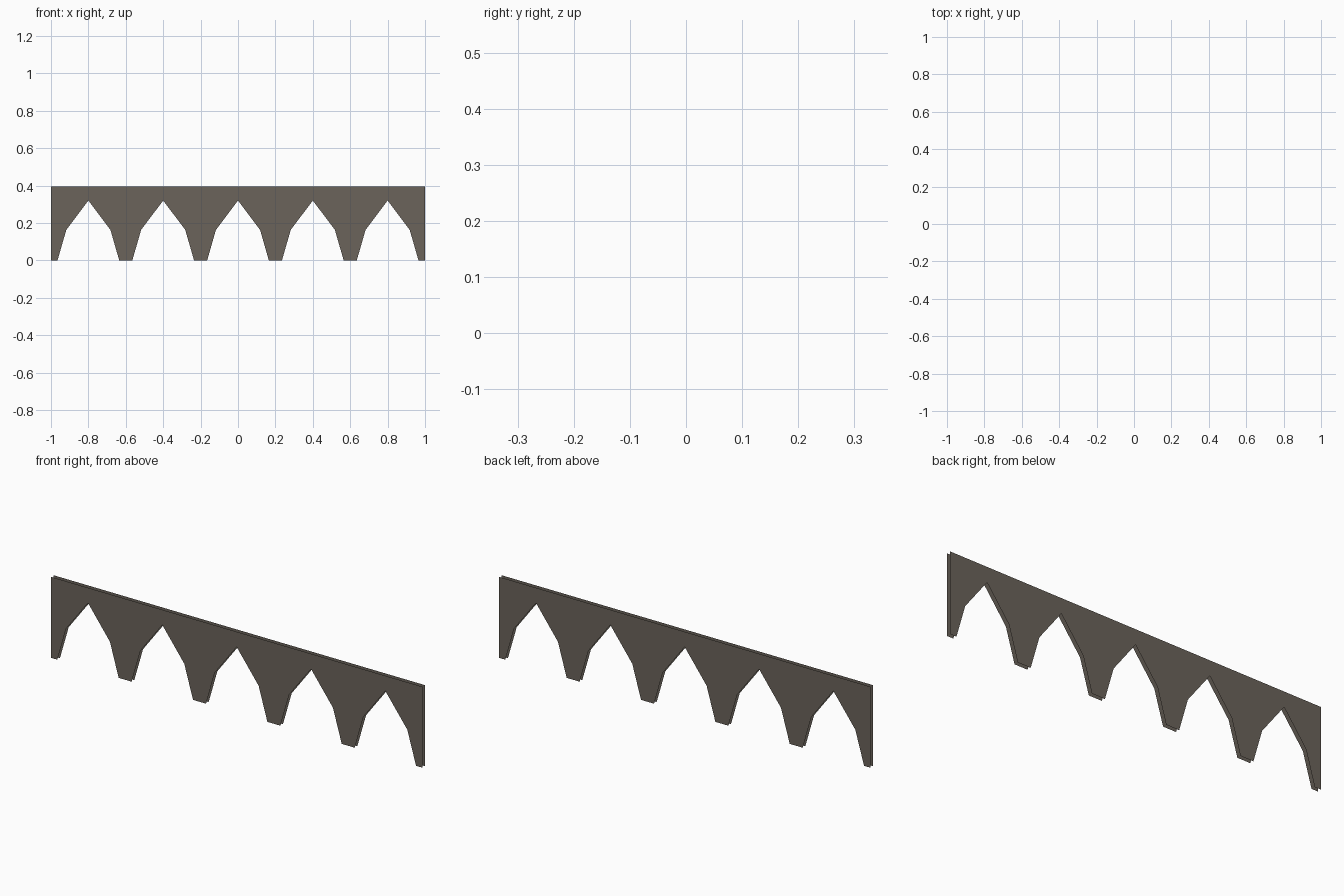
import bpy
import bmesh

if "Cube" in bpy.data.objects:
    bpy.data.objects.remove(bpy.data.objects["Cube"])

HEIGHT = 0.394
GAP = 0.02          # distance between the two open sheets
BAY = 0.4           # width of one pointed notch bay
NOTCH = [(-0.165, 0.0), (-0.118, 0.163), (0.0, 0.32), (0.118, 0.163), (0.165, 0.0)]

stone = bpy.data.materials.new("grey brown")
stone.diffuse_color = (0.147, 0.127, 0.105, 1.0)
stone.use_nodes = True
stone.node_tree.nodes["Principled BSDF"].inputs["Base Color"].default_value = stone.diffuse_color


def sheet(name, y, facing):
    """One flat valance sheet with five pointed notches."""
    outline = [(-1.0, HEIGHT), (-1.0, 0.0)]
    for i in range(5):
        cx = (i - 2) * BAY
        outline += [(cx + x, z) for x, z in NOTCH]
    outline += [(1.0, 0.0), (1.0, HEIGHT)]

    bm = bmesh.new()
    face = bm.faces.new([bm.verts.new((x, y, z)) for x, z in outline])
    face.normal_update()
    if face.normal.y * facing < 0:
        face.normal_flip()
    bmesh.ops.triangulate(bm, faces=bm.faces[:])
    mesh = bpy.data.meshes.new(name)
    bm.to_mesh(mesh)
    bm.free()
    mesh.materials.append(stone)
    bpy.context.collection.objects.link(bpy.data.objects.new(name, mesh))


# Front and back sheets, open at the rim
sheet("front_panel", -GAP / 2, -1)
sheet("back_panel", GAP / 2, 1)
